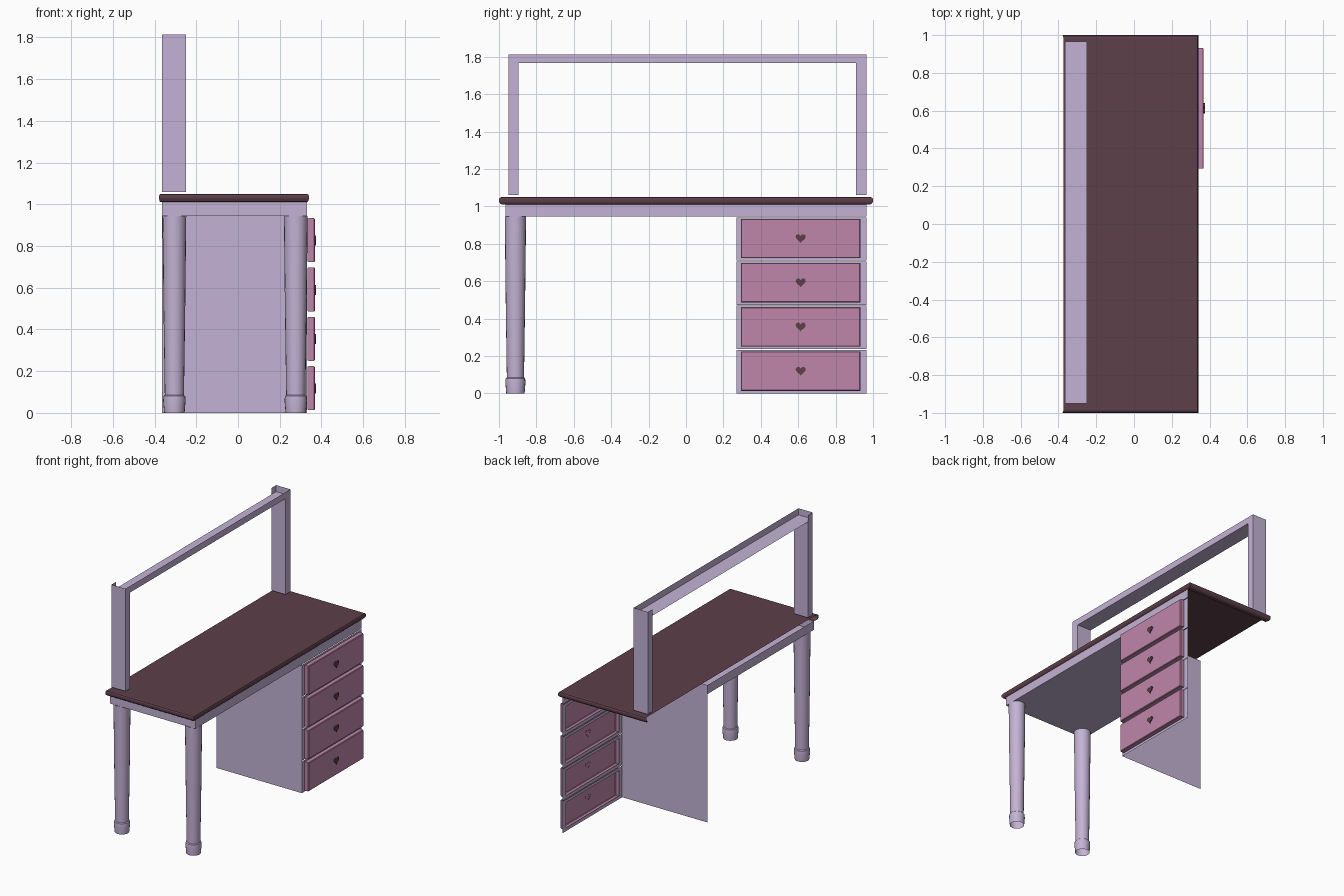
import bpy, bmesh, math
from mathutils import Vector

if "Cube" in bpy.data.objects:
    bpy.data.objects.remove(bpy.data.objects["Cube"])


def material(name, rgb):
    m = bpy.data.materials.new(name)
    m.diffuse_color = (*rgb, 1)
    m.use_nodes = True
    m.node_tree.nodes["Principled BSDF"].inputs["Base Color"].default_value = m.diffuse_color
    return m


LILAC = material("lilac paint", (0.55, 0.45, 0.66))
PINK = material("pink paint", (0.52, 0.24, 0.40))
BROWN = material("dark brown", (0.11, 0.05, 0.07))


def finish(bm, name, mat, smooth=False):
    bmesh.ops.remove_doubles(bm, verts=bm.verts, dist=1e-5)
    bmesh.ops.recalc_face_normals(bm, faces=bm.faces)
    me = bpy.data.meshes.new(name)
    bm.to_mesh(me)
    bm.free()
    me.materials.append(mat)
    ob = bpy.data.objects.new(name, me)
    bpy.context.collection.objects.link(ob)
    if smooth:
        bpy.ops.object.select_all(action='DESELECT')
        ob.select_set(True)
        bpy.context.view_layer.objects.active = ob
        bpy.ops.object.shade_smooth_by_angle(angle=math.radians(40))
    return ob


def sheet(bm, x, y, z):
    """Axis-aligned rectangle; the axis given as one number is the flat one."""
    if not isinstance(x, tuple):
        p = [(x, y[i], z[j]) for i, j in ((0, 0), (1, 0), (1, 1), (0, 1))]
    elif not isinstance(y, tuple):
        p = [(x[i], y, z[j]) for i, j in ((0, 0), (1, 0), (1, 1), (0, 1))]
    else:
        p = [(x[i], y[j], z) for i, j in ((0, 0), (1, 0), (1, 1), (0, 1))]
    bm.faces.new([bm.verts.new(v) for v in p])


def loft(bm, rows, closed=False):
    rows = [[bm.verts.new(p) for p in r] for r in rows]
    n = len(rows[0])
    for a, b in zip(rows, rows[1:]):
        for i in range(n if closed else n - 1):
            j = (i + 1) % n
            bm.faces.new((a[i], a[j], b[j], b[i]))
    return rows


XB, XF = -0.365, 0.33          # back and front planes of the carcass
YL, YP, YR = -0.965, 0.27, 0.965  # leg end, inner panel, drawer end

# Tabletop: flat top with rounded moulding on three sides, open at the back
bm = bmesh.new()
profile = [(0.016, 1.05), (0.025, 1.047), (0.030, 1.039), (0.030, 1.027),
           (0.025, 1.016), (0.016, 1.01), (-0.008, 1.01)]
rows = []
for d, z in profile:
    xb, xf, y = -0.365 - max(d, 0) * 0.45, 0.318 + 0.75 * d, 0.97 + d
    rows.append([(xb, -y, z), (xf, -y, z), (xf, y, z), (xb, y, z)])
rings = loft(bm, rows)
bm.faces.new(rings[0])
finish(bm, "tabletop", BROWN)

# Apron with its underside board
bm = bmesh.new()
band = (0.945, 1.01)
sheet(bm, XF, (YL, YR), band)
sheet(bm, (XB, XF), YL, band)
sheet(bm, XB, (YL, YP), band)
sheet(bm, (XB, XF), (YL, YP), 0.945)
finish(bm, "apron", LILAC)

# Side panel of the drawer unit
bm = bmesh.new()
sheet(bm, (XB, XF), YP, (0, 1.01))
finish(bm, "drawer_unit_panel", LILAC)

# Turned legs
leg_profile = [(0.057, 0.945), (0.056, 0.86), (0.052, 0.5), (0.046, 0.085),
               (0.052, 0.08), (0.054, 0.06), (0.049, 0.0)]
for name, cx in (("back_leg", -0.305), ("front_leg", 0.277)):
    bm = bmesh.new()
    rows = [[(cx + r * math.cos(t * math.tau / 20), -0.912 + r * math.sin(t * math.tau / 20), z)
             for t in range(20)] for r, z in leg_profile]
    loft(bm, rows, closed=True)
    finish(bm, name, LILAC, smooth=True)


def rect(x, y, z):
    return [(x, y[0], z[0]), (x, y[1], z[0]), (x, y[1], z[1]), (x, y[0], z[1])]


def heart(t):
    return (0.0017 * 16 * math.sin(t) ** 3,
            0.0017 * (13 * math.cos(t) - 5 * math.cos(2 * t) - 2 * math.cos(3 * t) - math.cos(4 * t)))


# Drawers: frame, hollow front and heart knob for each level
for i in range(4):
    z0 = i * 0.2365
    z1 = z0 + 0.232
    n = i + 1

    bm = bmesh.new()
    loft(bm, [rect(XF, (YP, YR), (z0, z1)),
              rect(XF, (0.305, 0.92), (z0 + 0.025, z1 - 0.022))], closed=True)
    finish(bm, f"drawer_frame_{n}", LILAC)

    bm = bmesh.new()
    yy, zz = (0.293, 0.932), (z0 + 0.013, z1 - 0.008)
    inset = ((yy[0] + 0.004, yy[1] - 0.004), (zz[0] + 0.004, zz[1] - 0.004))
    rings = loft(bm, [rect(0.332, *inset), rect(0.338, yy, zz),
                      rect(0.365, yy, zz), rect(0.369, *inset)], closed=True)
    bm.faces.new(rings[-1])
    finish(bm, f"drawer_front_{n}", PINK)

    bm = bmesh.new()
    zc = (zz[0] + zz[1]) / 2 + 0.003
    pts = [heart(k * math.tau / 24) for k in range(24)]
    rings = loft(bm, [[(x, 0.613 + a, zc + b) for a, b in pts]
                      for x in (0.368, 0.375)], closed=True)
    bm.faces.new(rings[-1])
    finish(bm, f"heart_knob_{n}", BROWN)

# Upper rack: two square tube posts and an open-backed top bar
RB, RF, ZB, ZM, ZT = -0.365, -0.25, 1.06, 1.765, 1.813
for name, outer, inner in (("left_post", -0.95, -0.895), ("right_post", 0.965, 0.91)):
    bm = bmesh.new()
    sheet(bm, (RB, RF), outer, (ZB, ZT))
    sheet(bm, (RB, RF), inner, (ZB, ZM))
    sheet(bm, RB, (outer, inner), (ZB, ZT))
    sheet(bm, RF, (outer, inner), (ZB, ZM))
    finish(bm, name, LILAC)
bm = bmesh.new()
sheet(bm, RF, (-0.95, 0.965), (ZM, ZT))
sheet(bm, (RB, RF), (-0.95, 0.965), ZM)
finish(bm, "top_bar", LILAC)
